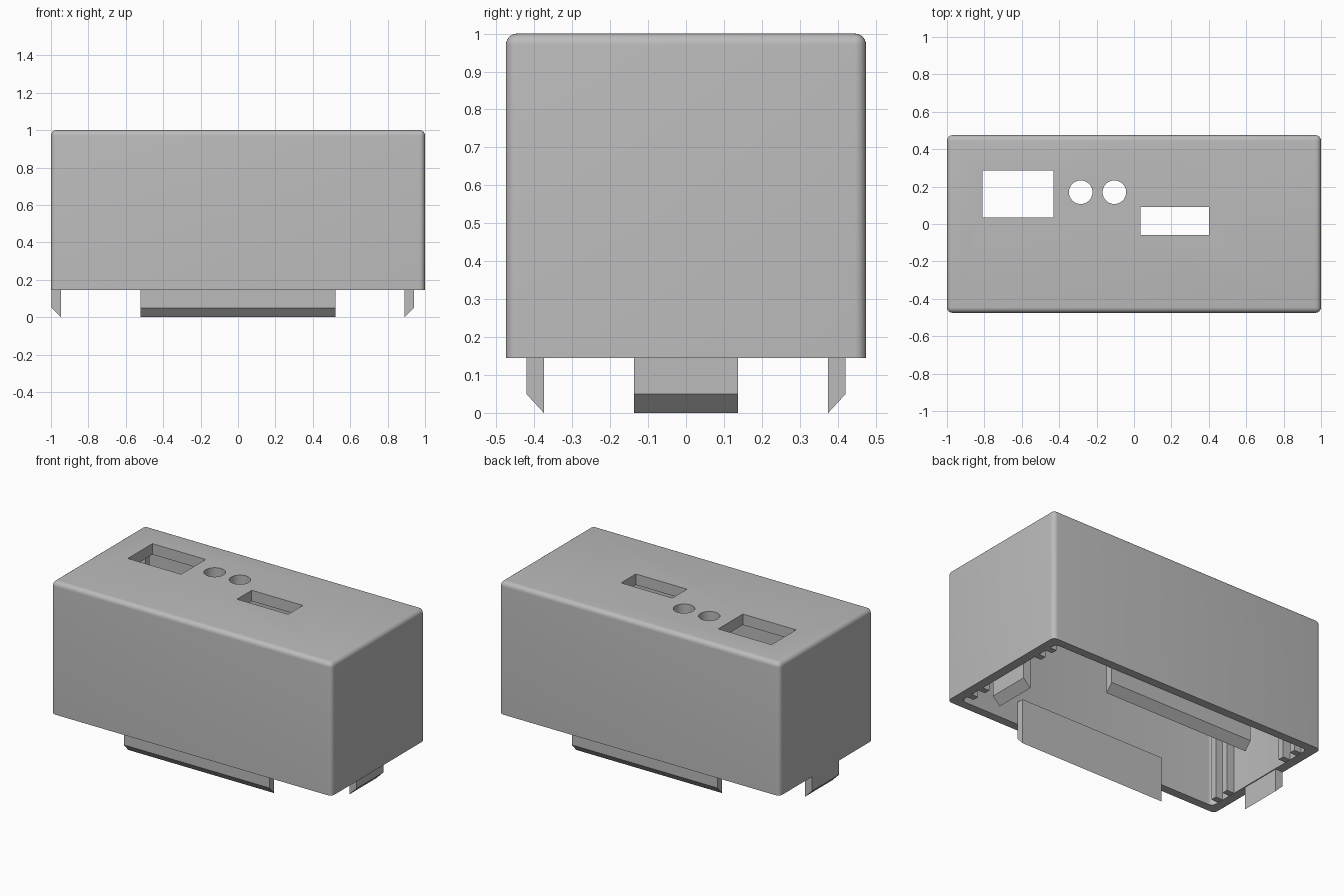
import bpy, bmesh
from mathutils import Matrix, Vector

if "Cube" in bpy.data.objects:
    bpy.data.objects.remove(bpy.data.objects["Cube"])

grey = bpy.data.materials.new("plain grey plastic")
grey.use_nodes = True
colour = (0.5, 0.5, 0.5, 1)
grey.diffuse_color = colour
grey.node_tree.nodes["Principled BSDF"].inputs["Base Color"].default_value = colour


def make(name, bm):
    bmesh.ops.recalc_face_normals(bm, faces=bm.faces)
    mesh = bpy.data.meshes.new(name)
    bm.to_mesh(mesh)
    bm.free()
    mesh.materials.append(grey)
    ob = bpy.data.objects.new(name, mesh)
    bpy.context.collection.objects.link(ob)
    return ob


def box(name, low, high, radius=0, round_top=False):
    """Box between two corners, with optional rounded upright and top edges."""
    low, high = Vector(low), Vector(high)
    bm = bmesh.new()
    bmesh.ops.create_cube(bm, size=1)
    for v in bm.verts:
        v.co = (low + high) / 2 + v.co * (high - low)
    if radius:
        def chosen(e):
            a, b = (v.co.z for v in e.verts)
            return abs(a - b) > 0.01 or (round_top and min(a, b) > high.z - 0.01)
        bmesh.ops.bevel(bm, geom=[e for e in bm.edges if chosen(e)], offset=radius,
                        segments=6, profile=0.5, affect='EDGES')
    return make(name, bm)


def cylinder(name, x, y, radius):
    bm = bmesh.new()
    bmesh.ops.create_cone(bm, cap_ends=True, segments=48, radius1=radius, radius2=radius,
                          depth=0.4, matrix=Matrix.Translation((x, y, 1)))
    return make(name, bm)


def clip(name, along, outer, inner, half):
    """Snap tab whose outer lower edge is cut at an angle; along is the axis it runs on."""
    bm = bmesh.new()
    profile = [(outer, 0.29), (outer, 0.05), (inner, 0), (inner, 0.29)]
    place = (lambda s, d, z: (s, d, z)) if along == "x" else (lambda s, d, z: (d, s, z))
    face = bm.faces.new([bm.verts.new(place(-half, d, z)) for d, z in profile])
    ext = bmesh.ops.extrude_face_region(bm, geom=[face])["geom"]
    bmesh.ops.translate(bm, vec=place(2 * half, 0, 0),
                        verts=[v for v in ext if isinstance(v, bmesh.types.BMVert)])
    return make(name, bm)


# Rounded shell, hollow and open underneath
shell = box("case_shell", (-1, -0.475, 0.145), (1, 0.475, 1), 0.03, True)
cutters = [
    box("cavity_cutter", (-0.94, -0.42, 0), (0.94, 0.42, 0.93), 0.03),
    box("large_window_cutter", (-0.81, 0.035, 0.8), (-0.43, 0.285, 1.2)),
    box("small_window_cutter", (0.035, -0.06, 0.8), (0.4, 0.09, 1.2)),
    cylinder("left_button_cutter", -0.105, 0.17, 0.063),
    cylinder("right_button_cutter", -0.285, 0.17, 0.063),
]
for cutter in cutters:
    cutter.hide_render = True
    mod = shell.modifiers.new(cutter.name, 'BOOLEAN')
    mod.operation, mod.solver, mod.object = 'DIFFERENCE', 'EXACT', cutter

# Apply the cuts and drop the cutters
bpy.context.view_layer.update()
cut = bpy.data.meshes.new_from_object(shell.evaluated_get(bpy.context.evaluated_depsgraph_get()))
shell.modifiers.clear()
shell.data = cut
for cutter in cutters:
    bpy.data.objects.remove(cutter)
bpy.ops.object.select_all(action='DESELECT')
shell.select_set(True)
bpy.context.view_layer.objects.active = shell
bpy.ops.object.shade_smooth_by_angle(angle=0.6)

# Snap tabs around the open rim
clip("front_clip", "x", -0.421, -0.375, 0.52)
clip("back_clip", "x", 0.421, 0.375, 0.52)
clip("left_clip", "y", 0.941, 0.891, 0.137)
clip("right_clip", "y", -0.996, -0.946, 0.137)

# Upright board guides on both end walls
for side, sx in (("left", 1), ("right", -1)):
    for end, sy in (("front", -1), ("back", 1)):
        for spot, y in (("inner", 0.25), ("outer", 0.35)):
            xs = sorted((sx * 0.89, sx * 0.95))
            box(f"{side}_{end}_{spot}_guide", (xs[0], sy * y - 0.02, 0.147),
                (xs[1], sy * y + 0.02, 0.94))
